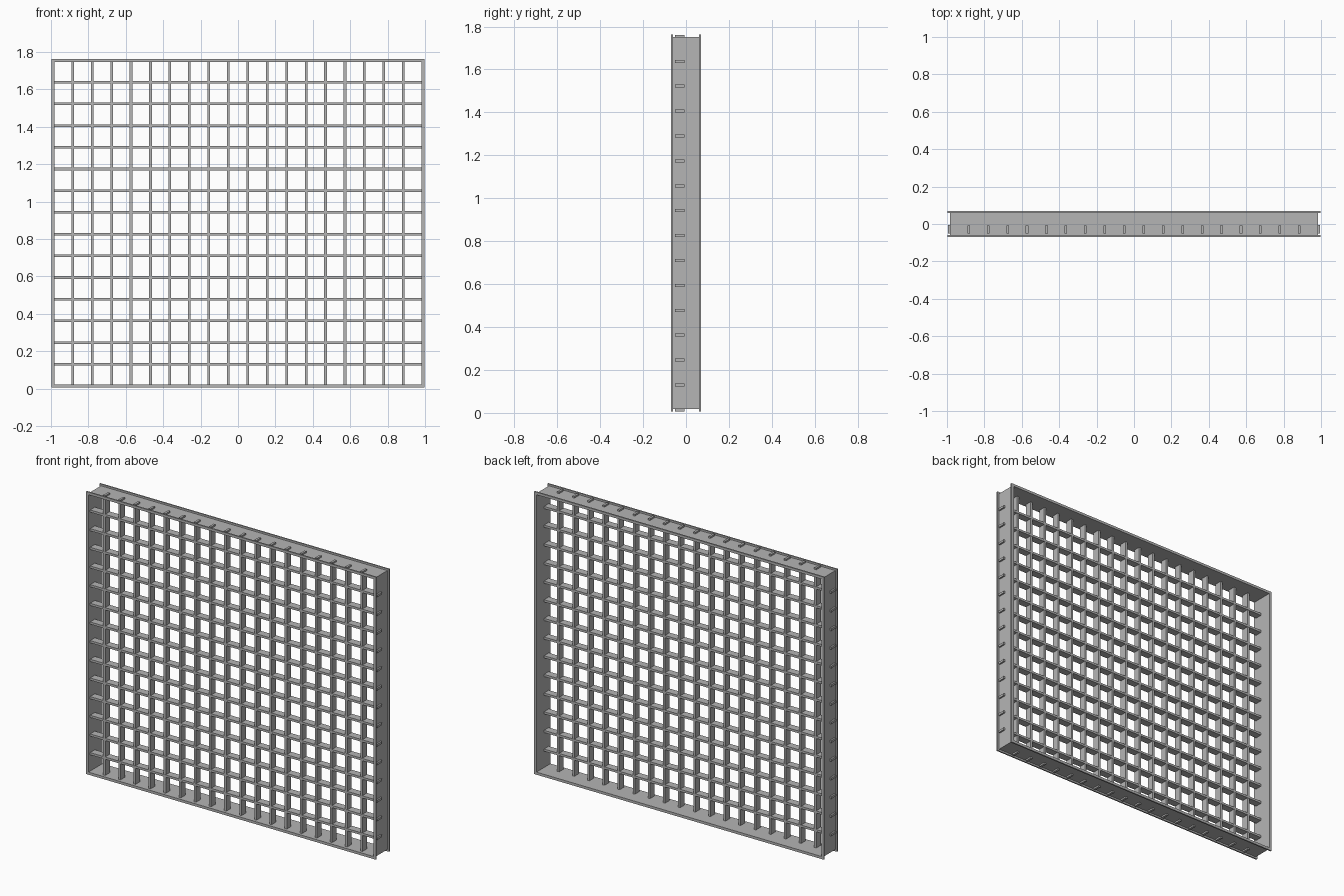
import bpy

cube = bpy.data.objects.get("Cube")
if cube:
    bpy.data.objects.remove(cube, do_unlink=True)

# Single painted metal colour
metal = bpy.data.materials.new("grey_metal")
metal.use_nodes = True
GREY = (0.46, 0.46, 0.46, 1)
metal.diffuse_color = GREY
metal.node_tree.nodes["Principled BSDF"].inputs["Base Color"].default_value = GREY


def box(name, x, y, z):
    """Box spanning the (low, high) ranges on each axis."""
    bpy.ops.mesh.primitive_cube_add(size=1, location=[sum(r) / 2 for r in (x, y, z)])
    ob = bpy.context.object
    ob.name = name
    ob.scale = [r[1] - r[0] for r in (x, y, z)]
    bpy.ops.object.transform_apply(location=False, rotation=False, scale=True)
    ob.data.materials.append(metal)
    return ob


W = 0.996            # half width over the lips
Z0, Z1 = 0.006, 1.762
D = 0.069            # half depth of the frame
LIP = 0.011          # how far the lips stand out from the walls
RIM = 0.016          # lip plus wall thickness
COLS, ROWS = 19, 15
BAR = 0.007          # half thickness of a bar


def ring(name, y, inset, width):
    """Rectangular ring of four boxes, a given inset from the outer edge."""
    x, low, high = W - inset, Z0 + inset, Z1 - inset
    box(name + "_bottom", (-x, x), y, (low, low + width))
    box(name + "_top", (-x, x), y, (high - width, high))
    for side, s in (("right", -1), ("left", 1)):
        box(name + "_" + side, sorted((s * x, s * (x - width))), y,
            (low + width, high - width))


# Thin frame walls with an outward lip along the front and back edges
ring("frame_wall", (-D + 0.009, D - 0.009), LIP, RIM - LIP)
ring("front_lip", (-D, -D + 0.009), 0, RIM)
ring("back_lip", (D - 0.009, D), 0, RIM)

# Grille bars, whose ends pass through the walls as short tabs
TAB = 0.001
span = 2 * W - RIM
for i in range(1, COLS):
    x = -span / 2 + span * i / COLS
    box(f"vertical_bar_{i}", (x - BAR, x + BAR), (-0.051, -0.007), (Z0 + TAB, Z1 - TAB))

rise = Z1 - Z0 - RIM
for j in range(1, ROWS):
    z = Z0 + RIM / 2 + rise * j / ROWS
    box(f"horizontal_bar_{j}", (-W + TAB, W - TAB), (-0.052, -0.006), (z - BAR, z + BAR))
